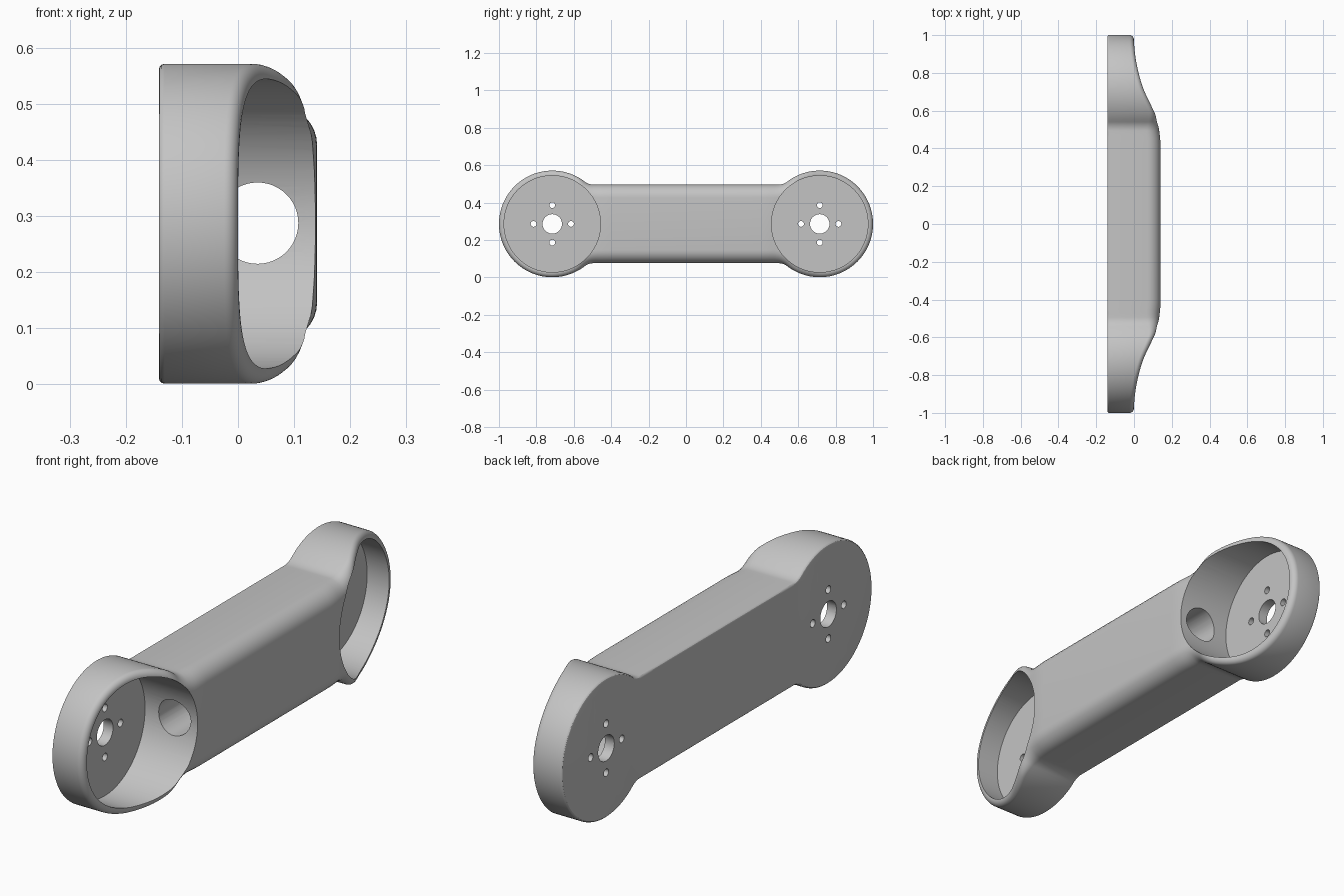
import bpy, bmesh, math
from mathutils import Matrix

if "Cube" in bpy.data.objects:
    bpy.data.objects.remove(bpy.data.objects["Cube"])

CZ = 0.286            # height of the centre line
YC, R = 0.715, 0.285  # end disc centre and radius
H = 0.21              # half height of the arm
BACK = -0.141         # flat back plane
BLEND = 0.08          # concave blend between disc and arm

grey = bpy.data.materials.new("grey")
grey.diffuse_color = (0.55, 0.55, 0.55, 1)
grey.use_nodes = True
grey.node_tree.nodes["Principled BSDF"].inputs["Base Color"].default_value = grey.diffuse_color

# Front surface depth along the arm (|y|, x)
DEPTH = [(0, .141), (.40, .141), (.457, .138), (.516, .129), (.571, .111), (.63, .086),
         (.715, .05), (.80, .026), (.859, .014), (.914, .006), (.97, .001), (1.0, 0)]


def depth(y):
    y = min(abs(y), 1.0)
    for i in range(len(DEPTH) - 1):
        (y0, x0), (y1, x1) = DEPTH[i], DEPTH[i + 1]
        if y <= y1:
            ya, xa = DEPTH[max(i - 1, 0)]
            yb, xb = DEPTH[min(i + 2, len(DEPTH) - 1)]
            m0, m1 = (x1 - xa) / (y1 - ya), (xb - x0) / (yb - y0)
            if i == 0:
                m0 = m1 = 0
            w = y1 - y0
            t = (y - y0) / w
            return ((2*t**3 - 3*t**2 + 1) * x0 + (t**3 - 2*t**2 + t) * w * m0
                    + (3*t**2 - 2*t**3) * x1 + (t**3 - t**2) * w * m1)
    return 0.0


def edge_radius(y):
    t = max(0, min(1, (0.60 - abs(y)) / 0.13))
    return 0.025 + 0.045 * t * t * (3 - 2 * t)


def quarter_outline():
    """Points (y, h, normal y, normal h) from the tip to the middle."""
    dy = math.sqrt((R + BLEND)**2 - (H + BLEND)**2)
    a_end = math.pi - math.acos(dy / (R + BLEND))
    pts = []
    for i in range(41):
        a = a_end * i / 40
        pts.append((YC + R * math.cos(a), R * math.sin(a), math.cos(a), math.sin(a)))
    start = math.pi - a_end
    for i in range(1, 9):
        b = start + (math.pi / 2 - start) * i / 8
        pts.append((YC - dy + BLEND * math.cos(b), H + BLEND * (1 - math.sin(b)),
                    -math.cos(b), math.sin(b)))
    for y in (.475, .457, .44, .42, .40, 0):
        pts.append((y, H, 0, 1))
    return pts


def make_body():
    q = quarter_outline()
    upper = q + [(-y, h, -a, b) for y, h, a, b in reversed(q[:-1])]
    loop = upper + [(y, -h, a, -b) for y, h, a, b in reversed(upper[1:-1])]
    n = len(loop)
    bm = bmesh.new()
    rings = []

    def ring(fn):
        vs = []
        for y, h, a, b in loop:
            inset, x = fn(y)
            vs.append(bm.verts.new((x, y - a * inset, CZ + h - b * inset)))
        rings.append(vs)

    # small rounding at the back edge
    for k in range(4):
        t = math.pi / 2 * k / 3
        ring(lambda y: (.01 * (1 - math.sin(t)), BACK + .01 * (1 - math.cos(t))))
    # larger rounding at the front edge
    for k in range(9):
        t = math.pi / 2 * k / 8
        ring(lambda y: (edge_radius(y) * (1 - math.cos(t)),
                        depth(y) - edge_radius(y) * (1 - math.sin(t))))
    for r0, r1 in zip(rings, rings[1:]):
        for i in range(n):
            j = (i + 1) % n
            bm.faces.new((r0[i], r0[j], r1[j], r1[i]))
    # flat back and curved front closed with strips across the arm
    for vs in (rings[0], rings[-1]):
        for i in range(n // 2):
            f = [vs[i], vs[i + 1], vs[n - i - 1], vs[(n - i) % n]]
            bm.faces.new(list(dict.fromkeys(f)))
    bmesh.ops.recalc_face_normals(bm, faces=bm.faces)
    return finish("arm_body", bm)


def finish(name, bm):
    me = bpy.data.meshes.new(name)
    bm.to_mesh(me)
    bm.free()
    me.materials.append(grey)
    ob = bpy.data.objects.new(name, me)
    bpy.context.collection.objects.link(ob)
    return ob


def cutter(name, r, lo, hi, axis, a, z, seg):
    """Cylinder from lo to hi along X or Y; a is the other horizontal coordinate."""
    bm = bmesh.new()
    mid = (lo + hi) / 2
    if axis == 'X':
        m = Matrix.Translation((mid, a, z)) @ Matrix.Rotation(math.pi / 2, 4, 'Y')
    else:
        m = Matrix.Translation((a, mid, z)) @ Matrix.Rotation(math.pi / 2, 4, 'X')
    bmesh.ops.create_cone(bm, cap_ends=True, segments=seg, radius1=r, radius2=r,
                          depth=hi - lo, matrix=m)
    ob = finish(name, bm)
    ob.hide_render = True
    return ob


body = make_body()
cutters = []
for s in (-1, 1):
    # round pocket, shaft hole and four bolt holes in each end
    cutters.append(cutter("pocket_cutter", .258, -.099, .4, 'X', s * YC, CZ, 96))
    cutters.append(cutter("shaft_cutter", .052, -.3, .1, 'X', s * YC, CZ, 40))
    for dy, dz in ((.1, 0), (-.1, 0), (0, .1), (0, -.1)):
        cutters.append(cutter("bolt_cutter", .0155, -.3, .1, 'X', s * YC + dy, CZ + dz, 20))
# cable bore joining the two pockets
cutters.append(cutter("bore_cutter", .0725, -.62, .62, 'Y', .035, CZ + .001, 48))

bpy.context.view_layer.objects.active = body
body.select_set(True)
for c in cutters:
    mod = body.modifiers.new("cut", 'BOOLEAN')
    mod.operation = 'DIFFERENCE'
    mod.solver = 'EXACT'
    mod.object = c
    bpy.ops.object.modifier_apply(modifier=mod.name)
for c in cutters:
    bpy.data.objects.remove(c, do_unlink=True)

bpy.ops.object.shade_smooth_by_angle(angle=math.radians(30))
